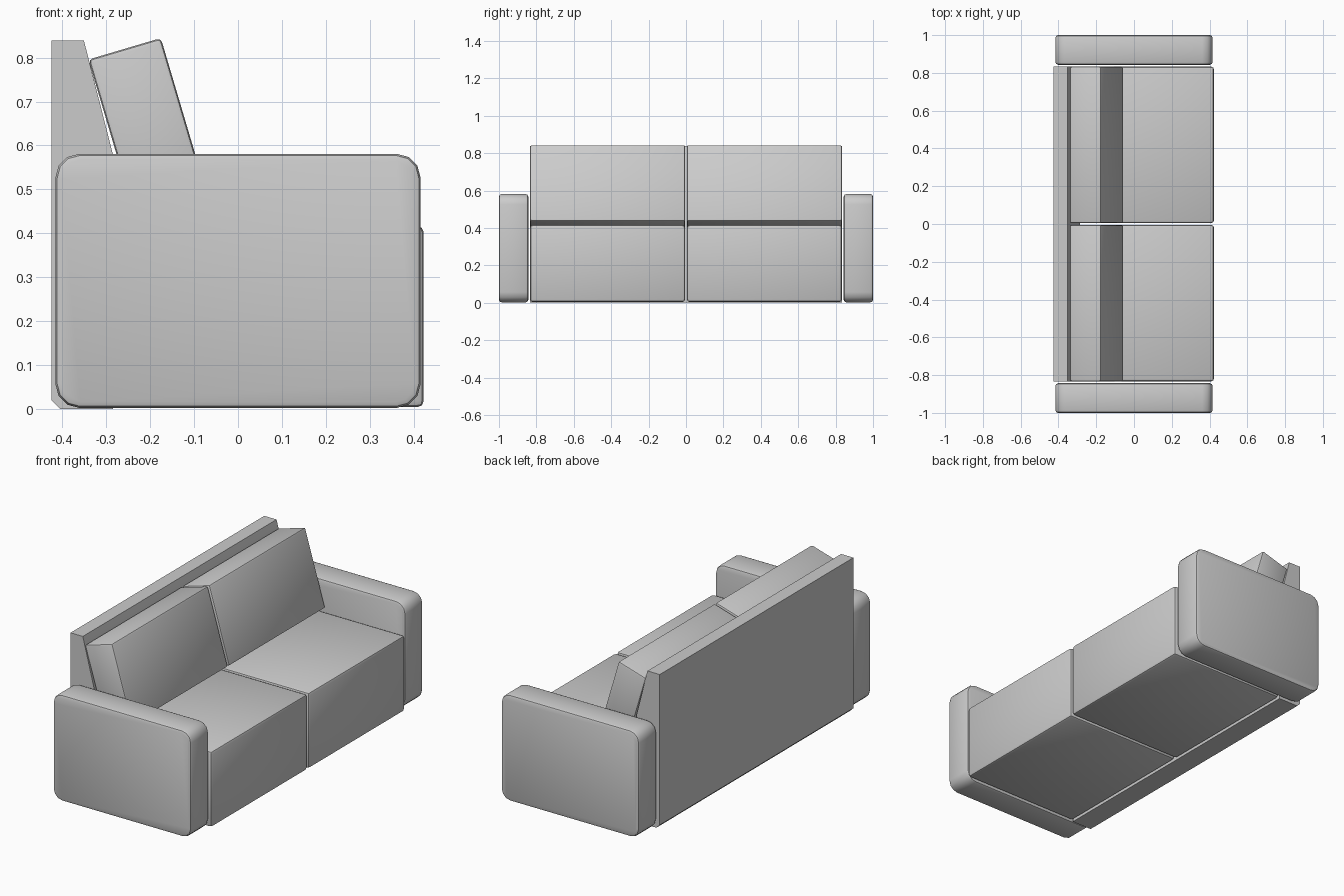
import bpy, bmesh, math

if "Cube" in bpy.data.objects:
    bpy.data.objects.remove(bpy.data.objects["Cube"])

mat = bpy.data.materials.new("light grey fabric")
mat.diffuse_color = (0.6, 0.6, 0.6, 1)
mat.use_nodes = True
mat.node_tree.nodes["Principled BSDF"].inputs["Base Color"].default_value = mat.diffuse_color


def prism(name, profile, y0, y1, bevel, segments=2):
    """Extrude an x-z profile along y, then soften its edges."""
    bm = bmesh.new()
    face = bm.faces.new([bm.verts.new((x, y0, z)) for x, z in profile])
    ext = bmesh.ops.extrude_face_region(bm, geom=[face])
    for v in ext["geom"]:
        if isinstance(v, bmesh.types.BMVert):
            v.co.y = y1
    bmesh.ops.recalc_face_normals(bm, faces=bm.faces)
    if bevel:
        sharp = [e for e in bm.edges if e.calc_face_angle() > math.radians(40)]
        bmesh.ops.bevel(bm, geom=sharp, offset=bevel, segments=segments,
                        profile=0.5, affect='EDGES', clamp_overlap=True)
    me = bpy.data.meshes.new(name)
    bm.to_mesh(me)
    bm.free()
    ob = bpy.data.objects.new(name, me)
    bpy.context.collection.objects.link(ob)
    me.materials.append(mat)
    bpy.context.view_layer.objects.active = ob
    ob.select_set(True)
    bpy.ops.object.shade_smooth_by_angle(angle=math.radians(35))
    ob.select_set(False)
    return ob


def rounded_rect(x0, x1, z0, z1, r, steps):
    pts = []
    for cx, cz, a0 in ((x1 - r, z1 - r, 0), (x0 + r, z1 - r, 90),
                       (x0 + r, z0 + r, 180), (x1 - r, z0 + r, 270)):
        for i in range(steps + 1):
            a = math.radians(a0 + 90 * i / steps)
            pts.append((cx + r * math.cos(a), cz + r * math.sin(a)))
    return pts


# Leaning back cushion profile
tilt = math.radians(16.5)
ux, uz = -math.sin(tilt), math.cos(tilt)
fx, fz, height, depth = -0.055, 0.437, 0.425, 0.172
cushion = [(fx, fz), (fx + ux * height, fz + uz * height),
           (fx + ux * height - uz * depth, fz + uz * height + ux * depth),
           (fx - uz * depth, fz + ux * depth)]

for side, y0, y1 in (("left", -0.833, -0.005), ("right", 0.005, 0.833)):
    # Seat block and back cushion
    prism("seat_" + side,
          [(-0.28, 0.004), (0.423, 0.004), (0.423, 0.416), (-0.28, 0.416)],
          y0, y1, 0.014)
    prism("back_cushion_" + side, cushion, y0, y1, 0.01)

    # Armrest with large rounded corners and softened rims
    s = -1 if side == "left" else 1
    a, b = sorted((s * 0.843, s * 1.0))
    prism("armrest_" + side, rounded_rect(-0.416, 0.416, 0.002, 0.581, 0.055, 3),
          a, b, 0.014)

# Wedge-shaped backrest behind the cushions
prism("backrest",
      [(-0.425, 0.02), (-0.405, 0.0), (-0.285, 0.0), (-0.285, 0.58),
       (-0.351, 0.839), (-0.425, 0.839)], -0.833, 0.833, 0)
